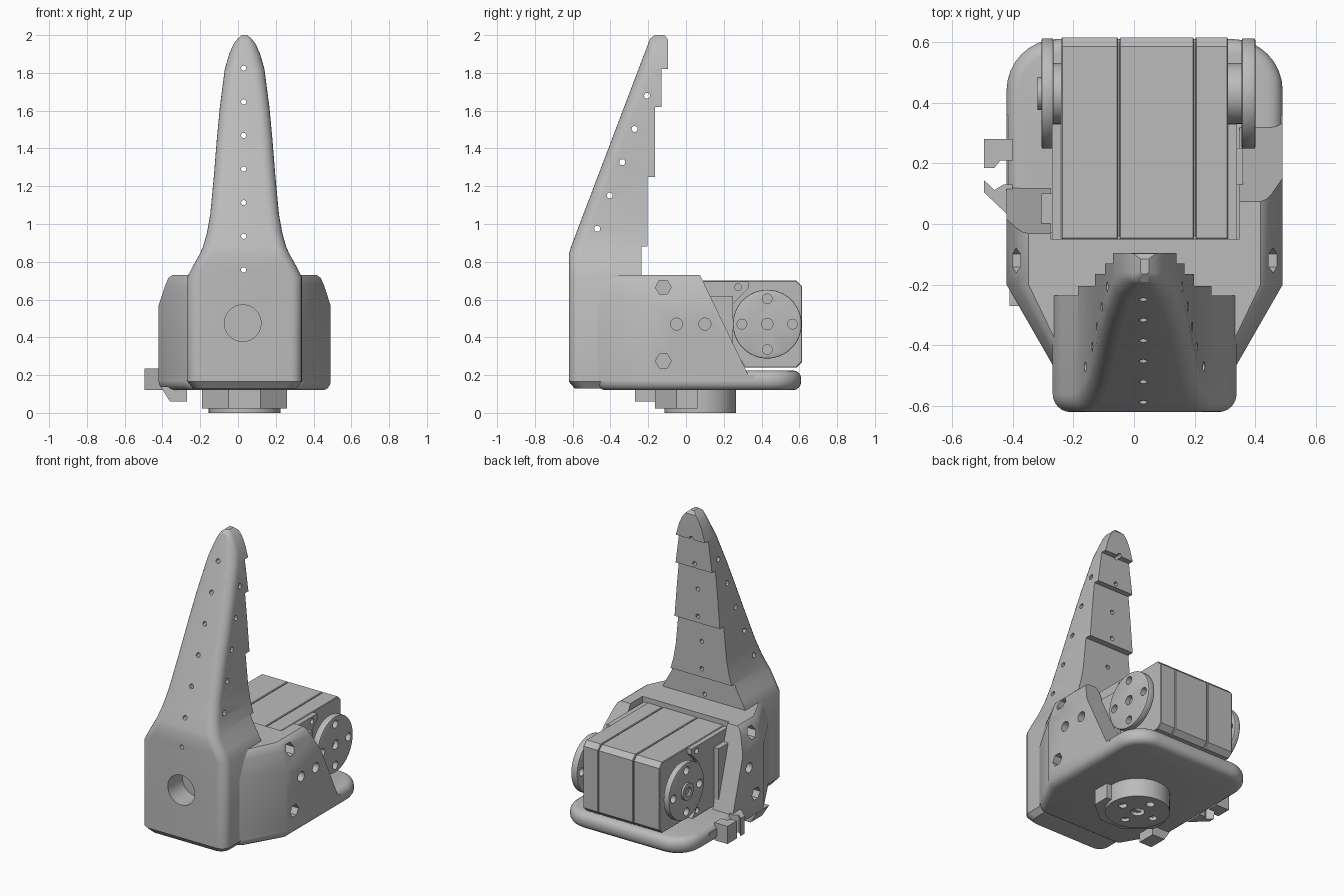
import bpy, bmesh, math
from mathutils import Vector

cube = bpy.data.objects.get("Cube")
if cube:
    bpy.data.objects.remove(cube)

grey = bpy.data.materials.new("plain_grey")
grey.use_nodes = True
grey.diffuse_color = (0.5, 0.5, 0.5, 1)
grey.node_tree.nodes["Principled BSDF"].inputs["Base Color"].default_value = (0.5, 0.5, 0.5, 1)

CX = 0.035          # centre line of the whole assembly


def loft(name, rings):
    """Skin a list of equal-length point rings and cap both ends."""
    bm = bmesh.new()
    rows = [[bm.verts.new(p) for p in ring] for ring in rings]
    n = len(rows[0])
    for a, b in zip(rows, rows[1:]):
        for i in range(n):
            j = (i + 1) % n
            bm.faces.new((a[i], a[j], b[j], b[i]))
    bm.faces.new(rows[0])
    bm.faces.new(rows[-1][::-1])
    bmesh.ops.recalc_face_normals(bm, faces=bm.faces)
    mesh = bpy.data.meshes.new(name)
    bm.to_mesh(mesh)
    bm.free()
    obj = bpy.data.objects.new(name, mesh)
    bpy.context.collection.objects.link(obj)
    mesh.materials.append(grey)
    return obj


def prism(name, pts, axis, a, b):
    """Extrude a 2D profile along an axis from a to b."""
    place = {"x": lambda u, v, t: (t, u, v),
             "y": lambda u, v, t: (u, t, v),
             "z": lambda u, v, t: (u, v, t)}[axis]
    return loft(name, [[place(u, v, t) for u, v in pts] for t in (a, b)])


def arc(u, v, r, start, end, n):
    angles = [math.radians(start + (end - start) * i / n) for i in range(n + 1)]
    return [(u + r * math.cos(t), v + r * math.sin(t)) for t in angles]


def rod(name, u, v, r, axis, a, b, sides=32):
    return prism(name, arc(u, v, r, 0, 360, sides)[:-1], axis, a, b)


def rect(u0, u1, v0, v1):
    return [(u0, v0), (u1, v0), (u1, v1), (u0, v1)]


def finish(obj, cutters=(), bevel=0, segments=4):
    """Round the hard edges, subtract the cutters and shade."""
    if bevel:
        m = obj.modifiers.new("round", "BEVEL")
        m.width, m.segments, m.angle_limit = bevel, segments, math.radians(50)
    for c in cutters:
        m = obj.modifiers.new("cut", "BOOLEAN")
        m.object, m.operation, m.solver = c, "DIFFERENCE", "EXACT"
    bpy.context.view_layer.update()
    graph = bpy.context.evaluated_depsgraph_get()
    mesh = bpy.data.meshes.new_from_object(obj.evaluated_get(graph))
    obj.modifiers.clear()
    obj.data = mesh
    for c in cutters:
        bpy.data.objects.remove(c)
    bpy.ops.object.select_all(action="DESELECT")
    obj.select_set(True)
    bpy.context.view_layer.objects.active = obj
    bpy.ops.object.shade_smooth_by_angle(angle=math.radians(30))
    return obj


# Finger with its square front housing: height, half width, back face
def finger_ring(z, hw, back):
    front = -0.62 + max(0, z - 0.85) * 0.38
    if z < 0.15:
        front += 0.03
    if z > 1.99:
        front, back = -0.165, back - 0.015
    r = min(0.06, hw * 0.7, (back - front) * 0.6)
    ring = [(CX + hw, back), (CX - hw, back)]
    ring += arc(CX - hw + r, front + r, r, 180, 270, 6)
    ring += arc(CX + hw - r, front + r, r, 270, 360, 6)
    return [(x, y, z) for x, y in ring]


stages = [(0.13, 0.275, -0.235), (0.165, 0.303, -0.235), (0.72, 0.303, -0.235),
          (0.78, 0.272, -0.235), (0.84, 0.238, -0.235), (0.88, 0.22, -0.235),
          (0.88, 0.22, -0.205), (0.95, 0.2, -0.205), (1.05, 0.182, -0.205),
          (1.25, 0.163, -0.205), (1.25, 0.163, -0.165), (1.45, 0.147, -0.165),
          (1.62, 0.131, -0.165), (1.62, 0.131, -0.13), (1.82, 0.105, -0.13),
          (1.82, 0.105, -0.095), (1.9, 0.082, -0.095), (1.95, 0.06, -0.095),
          (1.98, 0.038, -0.097), (2.0, 0.014, -0.1)]
finger = loft("finger", [finger_ring(*s) for s in stages])
holes = [rod("cutter", 0.03, 0.757 + 0.178 * i, 0.014, "y", -1, 1, 12) for i in range(7)]
holes += [rod("cutter", -0.47 + 0.066 * i, 0.975 + 0.176 * i, 0.016, "x", -1, 1, 12)
          for i in range(5)]
holes.append(rod("cutter", 0.025, 0.475, 0.097, "y", -1, -0.45))
finish(finger, holes)

# Base plate with a rounded rim
outline = [(CX - 0.3, -0.47), (CX + 0.3, -0.47), (0.49, -0.2)]
outline += arc(0.32, 0.44, 0.17, 0, 90, 8) + arc(-0.25, 0.44, 0.17, 90, 180, 8)
outline.append((-0.42, -0.2))
finish(prism("base_plate", outline, "z", 0.12, 0.225), bevel=0.045)

# Cradle body: tapered block, pocketed for the motor, with sloped side walls
footprint = [(CX - 0.3, -0.47), (CX + 0.3, -0.47), (0.49, -0.2),
             (0.49, 0.36), (-0.42, 0.36), (-0.42, -0.2)]
body = loft("cradle_body", [[(CX + (x - CX) * s, y, z) for x, y in footprint]
                            for z, s in ((0.17, 1), (0.57, 1), (0.68, 0.92),
                                         (0.715, 0.885), (0.73, 0.84))])
cuts = [prism("cutter", rect(-0.275, 0.348, -0.05, 1), "z", 0.2, 1),
        prism("cutter", [(0.06, 0.76), (0.33, 0.2), (1, 0.2), (1, 0.76)], "x", 0.3, 1),
        prism("cutter", [(-0.04, 0.76), (0.125, 0.2), (1, 0.2), (1, 0.76)], "x", -1, -0.2)]
for a, b in ((0.4, 1), (-1, -0.33)):
    cuts += [rod("cutter", -0.12, z, 0.042, "x", a, b, 6) for z in (0.275, 0.665)]
    cuts += [rod("cutter", y, 0.47, 0.032, "x", a, b, 20) for y in (-0.05, 0.1)]
finish(body, cuts)

# Motor case in three slabs, separated by fine seams
c = 0.03
case = [(-0.05, 0.24), (0.615 - c, 0.24), (0.615, 0.24 + c),
        (0.615, 0.7 - c), (0.615 - c, 0.7), (-0.05, 0.7)]
for name, a, b in (("motor_cap", -0.24, -0.052), ("motor_middle", -0.048, 0.198),
                   ("motor_gear_case", 0.202, 0.31)):
    finish(prism(name, case, "x", a, b), bevel=0.004, segments=1)
finish(prism("motor_core", rect(-0.04, 0.6, 0.26, 0.68), "x", -0.2, 0.28))

# Side cheeks of the motor, hollowed around the discs
cheek = [(-0.05, 0.24), (0.32, 0.24), (0.25, 0.34), (0.23, 0.47),
         (0.25, 0.58), (0.33, 0.66), (0.33, 0.695), (-0.05, 0.695)]
for name, a, b, out in (("left_cheek", 0.3, 0.34, 1), ("right_cheek", -0.27, -0.23, -1)):
    screws = [rod("cutter", y, z, 0.018, "x", a + 0.02 * out, b + 0.02 * out, 16)
              for y, z in ((0.275, 0.665), (0.27, 0.275))]
    finish(prism(name, cheek, "x", a, b), screws)
finish(prism("left_rib", rect(0.13, 0.25, 0.22, 0.62), "x", 0.335, 0.36))
finish(prism("right_rib", rect(-0.03, 0.1, 0.22, 0.62), "x", -0.305, -0.265))


# Drive discs with a bolt circle
def bolt_holes(u, v, spread, axis, a, b):
    spots = [(spread, 0), (-spread, 0), (0, spread), (0, -spread)]
    return [rod("cutter", u + p, v + q, 0.026, axis, a, b, 16) for p, q in spots]


Y, Z = 0.43, 0.47
for side, inner, outer, face in (("left", 0.3, 0.355, 0.4), ("right", -0.23, -0.265, -0.305)):
    finish(rod(side + "_hub", Y, Z, 0.1, "x", inner, outer))
    lo, hi = sorted((outer, face))
    disc = rod(side + "_disc", Y, Z, 0.182, "x", lo, hi, 64)
    drill = bolt_holes(Y, Z, 0.134, "x", -1, 1)
    if side == "left":
        drill.append(rod("cutter", Y, Z, 0.03, "x", 0.37, 1, 20))
    finish(disc, drill, bevel=0.006, segments=2)
boss = rod("right_boss", Y, Z, 0.055, "x", -0.318, -0.28)
finish(boss, [rod("cutter", Y, Z, 0.028, "x", -1, -0.295, 20)])

# Swivel under the base: round mount and faceted collar
mount = rod("swivel_mount", CX, 0.075, 0.19, "z", 0, 0.15, 64)
finish(mount, bolt_holes(CX, 0.075, 0.115, "z", -1, 0.06)
       + [rod("cutter", CX, 0.075, 0.042, "z", -1, 0.06, 24)])
collar = [(-0.19, 0.06), (-0.19, -0.05), (-0.05, -0.165), (0.12, -0.165),
          (0.26, -0.05), (0.26, 0.06)]
finish(prism("swivel_collar", collar, "z", 0.022, 0.15))

# Cable hooks on the right side and the wedge below
hooks = {"rear_hook": [(-0.4, 0.28), (-0.495, 0.28), (-0.495, 0.185), (-0.46, 0.185),
                       (-0.44, 0.21), (-0.4, 0.21)],
         "front_hook": [(-0.495, 0.145), (-0.46, 0.112), (-0.43, 0.13), (-0.4, 0.13),
                        (-0.4, 0.015), (-0.495, 0.105)]}
for name, pts in hooks.items():
    finish(prism(name, pts, "z", 0.12, 0.235))
wedge = [(-0.41, 0.14), (-0.36, 0.06), (-0.27, 0.06), (-0.27, 0.14)]
finish(prism("cable_wedge", wedge, "y", -0.27, -0.15))
